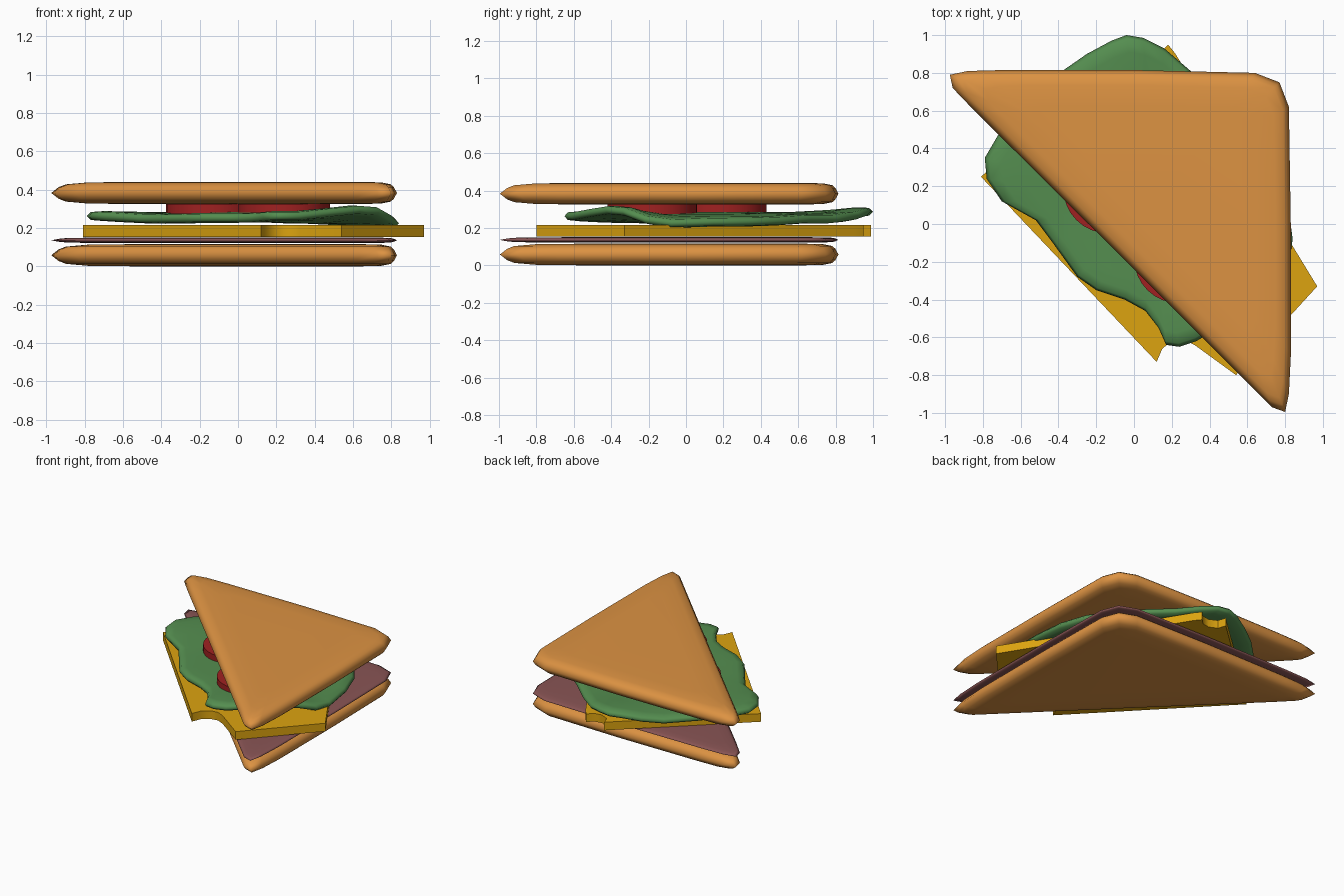
import bpy, bmesh, math

if "Cube" in bpy.data.objects:
    bpy.data.objects.remove(bpy.data.objects["Cube"])


def material(name, rgb):
    m = bpy.data.materials.new(name)
    m.diffuse_color = (*rgb, 1)
    m.use_nodes = True
    m.node_tree.nodes["Principled BSDF"].inputs["Base Color"].default_value = m.diffuse_color
    return m


def stack(name, outline, centre, levels, mat, height=None, angle=180):
    """Closed body from one outline, scaled about a centre at each (scale, z) level."""
    bm = bmesh.new()
    cx, cy = centre
    rings = []
    for s, z in levels:
        ring = []
        for px, py in outline:
            x, y = cx + (px - cx) * s, cy + (py - cy) * s
            ring.append(bm.verts.new((x, y, z + (height(x, y) if height else 0))))
        rings.append(ring)
    n = len(outline)
    for a, b in zip(rings, rings[1:]):
        for i in range(n):
            j = (i + 1) % n
            bm.faces.new((a[i], a[j], b[j], b[i]))
    bm.faces.new(rings[0][::-1])
    bm.faces.new(rings[-1])
    bmesh.ops.recalc_face_normals(bm, faces=bm.faces)
    me = bpy.data.meshes.new(name)
    bm.to_mesh(me)
    bm.free()
    me.materials.append(mat)
    ob = bpy.data.objects.new(name, me)
    bpy.context.collection.objects.link(ob)
    bpy.ops.object.select_all(action='DESELECT')
    ob.select_set(True)
    bpy.context.view_layer.objects.active = ob
    bpy.ops.object.shade_smooth_by_angle(angle=math.radians(angle))
    return ob


bread_mat = material("bread", (0.72, 0.29, 0.055))
ham_mat = material("ham", (0.25, 0.09, 0.09))
cheese_mat = material("cheese", (0.72, 0.37, 0.005))
lettuce_mat = material("lettuce", (0.09, 0.27, 0.08))
tomato_mat = material("tomato", (0.35, 0.015, 0.015))

# Bread: rounded right triangle, scaled about its incentre so the crust rounds evenly
triangle = [(-0.975, 0.79), (-0.96, 0.72), (-0.85, 0.605), (-0.11, -0.13), (0.63, -0.87),
            (0.73, -0.97), (0.80, -0.995), (0.82, -0.9), (0.83, -0.7), (0.83, 0.0),
            (0.82, 0.62), (0.77, 0.75), (0.64, 0.80), (0.0, 0.815), (-0.7, 0.815), (-0.88, 0.81)]
incentre = (0.29, 0.28)
crust = [(0.0, 0.0), (0.03, 0.03), (0.06, 0.045), (0.15, 0.055), (0.35, 0.058)]


def slice_levels(mid, k=1.0):
    low = [(1 - d, mid - h * k) for d, h in reversed(crust)]
    high = [(1 - d, mid + h * k) for d, h in crust[1:]]
    return low + high


stack("bottom_bread", triangle, incentre, slice_levels(0.06), bread_mat)
stack("top_bread", triangle, incentre, slice_levels(0.385), bread_mat)

# Ham: thin sheet with the bread outline
stack("ham", triangle, incentre, slice_levels(0.138, 0.25), ham_mat)

# Cheese: turned square slab with two bitten corners
cheese = [(-0.81, 0.25), (0.12, -0.73), (0.15, -0.66), (0.20, -0.62), (0.26, -0.61),
          (0.32, -0.64), (0.54, -0.80), (0.97, -0.33), (0.22, 0.90), (0.18, 0.95),
          (0.14, 0.91), (0.08, 0.90), (0.02, 0.93), (0.0, 0.99)]
stack("cheese", cheese, (0.1, 0.1), [(1, 0.155), (1, 0.217)], cheese_mat, angle=40)

# Lettuce: wavy leaf, height blended from a few control points
leaf = [(-0.38, 0.81), (-0.25, 0.90), (-0.12, 0.97), (-0.04, 1.0), (0.05, 0.985), (0.16, 0.93),
        (0.30, 0.81), (0.45, 0.67), (0.62, 0.52), (0.74, 0.35), (0.81, 0.15), (0.84, -0.08),
        (0.82, -0.22), (0.74, -0.34), (0.64, -0.43), (0.50, -0.52), (0.33, -0.62), (0.24, -0.65),
        (0.17, -0.64), (0.13, -0.55), (0.06, -0.46), (-0.05, -0.40), (-0.20, -0.35),
        (-0.30, -0.28), (-0.43, -0.10), (-0.52, 0.02), (-0.70, 0.12), (-0.78, 0.24),
        (-0.79, 0.35), (-0.72, 0.47), (-0.56, 0.63)]
waves = [(0.66, -0.42, 0.30), (0.84, -0.05, 0.225), (0.75, 0.35, 0.235), (0.3, 0.8, 0.25),
         (0.0, 1.0, 0.29), (-0.45, 0.78, 0.25), (-0.79, 0.3, 0.265), (-0.4, -0.1, 0.25),
         (0.0, -0.42, 0.255), (0.22, -0.65, 0.265), (0.1, 0.1, 0.262), (0.4, -0.1, 0.25)]


def leaf_height(x, y):
    w = [1 / ((x - a) ** 2 + (y - b) ** 2 + 0.01) ** 1.5 for a, b, _ in waves]
    return sum(k * p[2] for k, p in zip(w, waves)) / sum(w)


leaf_scales = [0.2, 0.5, 0.75, 0.9]
t = 0.026
leaf_levels = ([(s, -t) for s in leaf_scales] + [(0.975, -0.8 * t), (1, 0), (0.975, 0.8 * t)]
               + [(s, t) for s in reversed(leaf_scales)])
stack("lettuce", leaf, (0.1, 0.1), leaf_levels, lettuce_mat, leaf_height)

# Tomato: two flat round slices
for k, (x, y) in enumerate([(0.24, -0.18), (-0.135, 0.19)]):
    circle = [(x + 0.24 * math.cos(i * math.tau / 32), y + 0.24 * math.sin(i * math.tau / 32))
              for i in range(32)]
    stack(f"tomato_slice_{k + 1}", circle, (x, y), [(1, 0.275), (1, 0.327)], tomato_mat, angle=40)

# Rest the sandwich exactly on the ground
for ob in bpy.context.collection.objects:
    ob.location.z = -0.002
